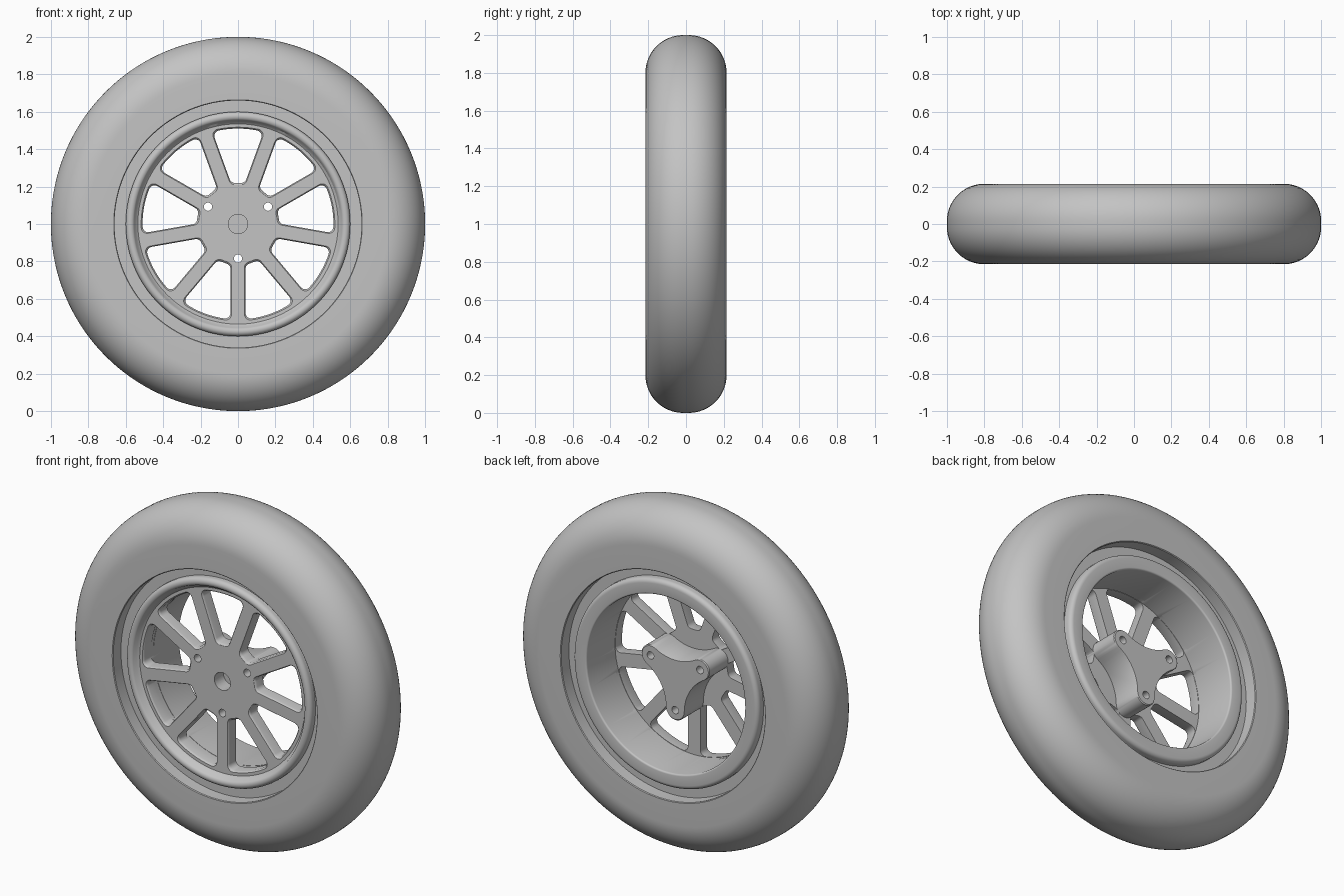
import bpy, bmesh
from math import sin, cos, asin, sqrt, atan2, radians, pi
from mathutils import Matrix

if "Cube" in bpy.data.objects:
    bpy.data.objects.remove(bpy.data.objects["Cube"])

CENTRE = Matrix.Translation((0, 0, 1))
SPOKES = 9
PLATE_FRONT, PLATE_BACK = -0.145, -0.075

grey = bpy.data.materials.new("plain grey")
grey.use_nodes = True
grey.diffuse_color = (0.55, 0.55, 0.55, 1)
grey.node_tree.nodes["Principled BSDF"].inputs["Base Color"].default_value = (0.55, 0.55, 0.55, 1)


def arc(cx, cy, r, start, end, n):
    """Points on an arc, angles in degrees."""
    angles = [radians(start + (end - start) * i / n) for i in range(n + 1)]
    return [(cx + r * cos(a), cy + r * sin(a)) for a in angles]


def finish(bm, name):
    bmesh.ops.recalc_face_normals(bm, faces=bm.faces)
    bm.transform(CENTRE)
    mesh = bpy.data.meshes.new(name)
    bm.to_mesh(mesh)
    bm.free()
    mesh.materials.append(grey)
    obj = bpy.data.objects.new(name, mesh)
    bpy.context.collection.objects.link(obj)
    return obj


def revolve(name, profile, closed, steps=144):
    """Spin a (radius, y) profile about the axle."""
    bm = bmesh.new()
    verts = [bm.verts.new((r, y, 0)) for r, y in profile]
    edges = [bm.edges.new(pair) for pair in zip(verts, verts[1:])]
    if closed:
        edges.append(bm.edges.new((verts[-1], verts[0])))
    bmesh.ops.spin(bm, geom=verts + edges, cent=(0, 0, 0), axis=(0, 1, 0),
                   angle=2 * pi, steps=steps)
    bmesh.ops.remove_doubles(bm, verts=bm.verts, dist=0.0001)
    return finish(bm, name)


def add_prism(bm, outline, sections, turn=0):
    """Loft an (x, z) outline through (y, scale) sections, turned about the axle."""
    mx = sum(p[0] for p in outline) / len(outline)
    mz = sum(p[1] for p in outline) / len(outline)
    c, s = cos(turn), sin(turn)
    rings = []
    for y, k in sections:
        pts = [(mx + (x - mx) * k, mz + (z - mz) * k) for x, z in outline]
        rings.append([bm.verts.new((x * c - z * s, y, x * s + z * c)) for x, z in pts])
    n = len(outline)
    for a, b in zip(rings, rings[1:]):
        for i in range(n):
            j = (i + 1) % n
            bm.faces.new((a[i], a[j], b[j], b[i]))
    bm.faces.new(rings[0])
    bm.faces.new(rings[-1])


def activate(obj):
    bpy.ops.object.select_all(action='DESELECT')
    obj.select_set(True)
    bpy.context.view_layer.objects.active = obj


def cut(obj, cutter):
    mod = obj.modifiers.new("cut", 'BOOLEAN')
    mod.operation, mod.solver, mod.object = 'DIFFERENCE', 'EXACT', cutter
    activate(obj)
    bpy.ops.object.modifier_apply(modifier=mod.name)


# Tyre: flat sidewalls, round shoulders and a stepped inner edge
half = [(0.56, -0.14), (0.66, -0.14), (0.66, -0.211), (0.664, -0.215)]
half += arc(0.8, -0.015, 0.2, 270, 360, 16)
tyre = revolve("tyre", half + [(r, -y) for r, y in reversed(half)], True)

# Rim: spoke plate, rounded lips and open barrel in one section
rim_profile = [(0, PLATE_FRONT), (0.535, PLATE_FRONT), (0.548, -0.155)]
rim_profile += arc(0.575, -0.16, 0.025, 220, 360, 8)
rim_profile += [(0.6, -0.13), (0.57, -0.12), (0.57, 0.12), (0.6, 0.13)]
rim_profile += arc(0.575, 0.165, 0.025, 0, 90, 6)
rim_profile += arc(0.522, 0.18, 0.01, 90, 180, 4)
rim_profile += [(0.512, PLATE_BACK), (0, PLATE_BACK)]
rim = revolve("spoked_rim", rim_profile, False)

# Openings between spokes: rounded wedges with parallel spoke sides
fillet, outer, inner, spoke_half = 0.03, 0.51, 0.22, 0.04
step = 360 / SPOKES


def corner_angle(r):
    return step / 2 - asin((spoke_half + fillet) / r) * 180 / pi


ro, ri = outer - fillet, inner + fillet
ao, ai = corner_angle(ro), corner_angle(ri)
side = step / 2 + 90
wedge = arc(0, 0, outer, 0, ao, 5)[:-1]
wedge += arc(ro * cos(radians(ao)), ro * sin(radians(ao)), fillet, ao, side, 7)
wedge += arc(ri * cos(radians(ai)), ri * sin(radians(ai)), fillet, side, 180 + ai, 7)
wedge += [(x, -z) for x, z in reversed(wedge[1:])]
bm = bmesh.new()
for i in range(SPOKES):
    add_prism(bm, wedge, [(-0.2, 1.06), (PLATE_FRONT, 1.06), (PLATE_FRONT + 0.004, 1.025),
                          (PLATE_FRONT + 0.012, 1), (PLATE_BACK + 0.01, 1),
                          (PLATE_BACK - 0.0, 1.03), (-0.05, 1.03)],
              radians(90 + i * step))
openings = finish(bm, "opening_cutter")
cut(rim, openings)

# Hub: three bolt lobes joined by concave sides
bolt_r, lobe, waist = 0.185, 0.06, 0.11
bx, bz = bolt_r * cos(pi / 3), bolt_r * sin(pi / 3)
hollow = (bx ** 2 + bz ** 2 - 2 * bx * waist + waist ** 2 - lobe ** 2) / (2 * (lobe - waist + bx))
far = hollow + waist
touch = atan2(bz, far - bx) * 180 / pi
outline = []
for i in range(3):
    a = 30 + 120 * i
    t = radians(a)
    outline += arc(bolt_r * cos(t), bolt_r * sin(t), lobe, a - 120 + touch + 0, a + 120 - touch, 18)
    m = a + 60
    outline += arc(far * cos(radians(m)), far * sin(radians(m)), hollow,
                   m + 180 + touch, m + 180 - touch, 12)[1:-1]
bm = bmesh.new()
add_prism(bm, outline, [(-0.135, 0.97), (-0.128, 1), (0.095, 1), (0.1, 0.975)])
hub = finish(bm, "three_lobe_hub")

# Bolt holes right through, and a blind axle bore in the front
bm = bmesh.new()
for i in range(3):
    t = radians(30 + 120 * i)
    add_prism(bm, arc(bolt_r * cos(t), bolt_r * sin(t), 0.022, 0, 345, 23), [(-0.3, 1), (0.3, 1)])
add_prism(bm, arc(0, 0, 0.052, 0, 350, 35), [(-0.3, 1), (-0.06, 1)])
holes = finish(bm, "hole_cutter")
for part in (rim, hub):
    cut(part, holes)

for cutter in (openings, holes):
    bpy.data.objects.remove(cutter)

# Smooth curves with crisp edges
for part in (tyre, rim, hub):
    activate(part)
    bpy.ops.object.shade_smooth_by_angle(angle=radians(32))
